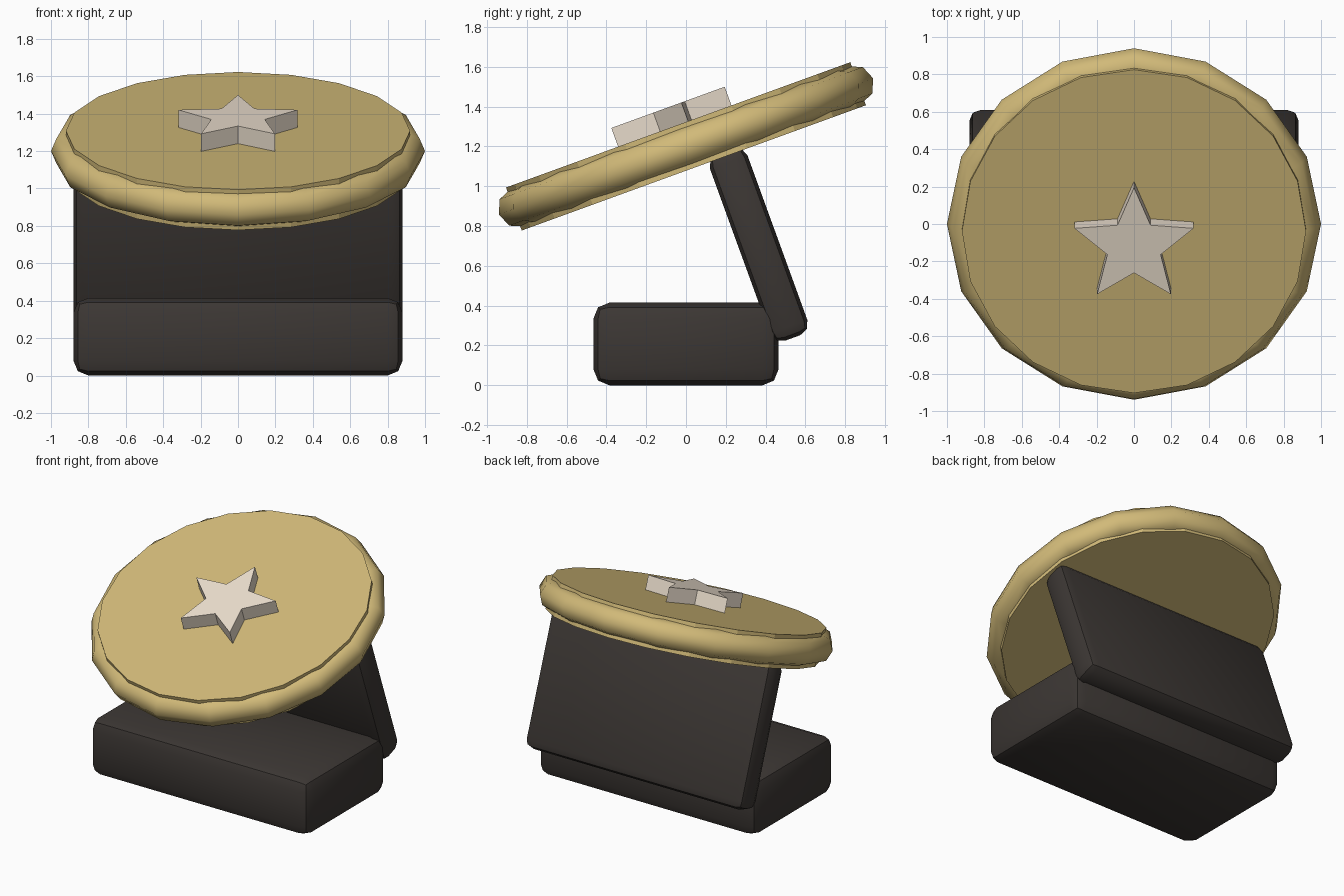
import bpy, bmesh
from math import radians, sin, cos, pi
from mathutils import Matrix, Vector

if "Cube" in bpy.data.objects:
    bpy.data.objects.remove(bpy.data.objects["Cube"])

TILT = radians(20)
DISC_FRAME = Matrix.Translation((0, 0, 1.2)) @ Matrix.Rotation(TILT, 4, 'X')


def material(name, rgb):
    mat = bpy.data.materials.new(name)
    mat.diffuse_color = (*rgb, 1)
    mat.use_nodes = True
    mat.node_tree.nodes["Principled BSDF"].inputs["Base Color"].default_value = mat.diffuse_color
    return mat


DARK = material("dark", (0.045, 0.038, 0.034))
GOLD = material("gold", (0.64, 0.49, 0.19))
CREAM = material("cream", (0.84, 0.74, 0.62))


def finish(bm, name, mat, matrix, smooth_angle=None):
    bmesh.ops.recalc_face_normals(bm, faces=bm.faces)
    mesh = bpy.data.meshes.new(name)
    bm.to_mesh(mesh)
    bm.free()
    if smooth_angle:
        mesh.shade_smooth()
        mesh.set_sharp_from_angle(angle=radians(smooth_angle))
    mesh.materials.append(mat)
    obj = bpy.data.objects.new(name, mesh)
    obj.matrix_world = matrix
    bpy.context.collection.objects.link(obj)
    return obj


def rounded_box(name, size, bevel, matrix):
    bm = bmesh.new()
    bmesh.ops.create_cube(bm, size=1)
    bmesh.ops.scale(bm, vec=size, verts=bm.verts)
    bmesh.ops.bevel(bm, geom=bm.edges[:], offset=bevel, segments=2,
                    profile=0.5, affect='EDGES')
    return finish(bm, name, DARK, matrix, 30)


# Base block and the leaning support behind it
rounded_box("base", (1.76, 0.93, 0.415), 0.08, Matrix.Translation((0, 0, 0.2075)))
rounded_box("support", (1.76, 0.2, 1.0), 0.06,
            Matrix.Rotation(TILT, 4, 'X') @ Matrix.Translation((0, 0.585, 0.54)))

# Tilted round plate
bm = bmesh.new()
bmesh.ops.create_cone(bm, cap_ends=True, segments=20, radius1=0.92,
                      radius2=0.92, depth=0.23)
finish(bm, "plate", GOLD, DISC_FRAME)

# Rounded rim around the plate
bpy.ops.mesh.primitive_torus_add(major_segments=16, minor_segments=8,
                                 major_radius=0.9, minor_radius=0.1)
rim = bpy.context.object
rim.name = "rim"
rim.matrix_world = DISC_FRAME
rim.data.shade_smooth()
rim.data.materials.append(GOLD)

# Raised five-pointed star
bm = bmesh.new()
points = []
for i in range(10):
    r = 0.15 if i % 2 else 0.335
    a = pi / 2 + i * pi / 5
    points.append(bm.verts.new((r * cos(a), r * sin(a) - 0.05, 0.105)))
face = bm.faces.new(points)
top = bmesh.ops.extrude_face_region(bm, geom=[face], use_keep_orig=True)["geom"]
bmesh.ops.translate(bm, vec=Vector((0, 0, 0.11)),
                    verts=[v for v in top if isinstance(v, bmesh.types.BMVert)])
finish(bm, "star", CREAM, DISC_FRAME)
